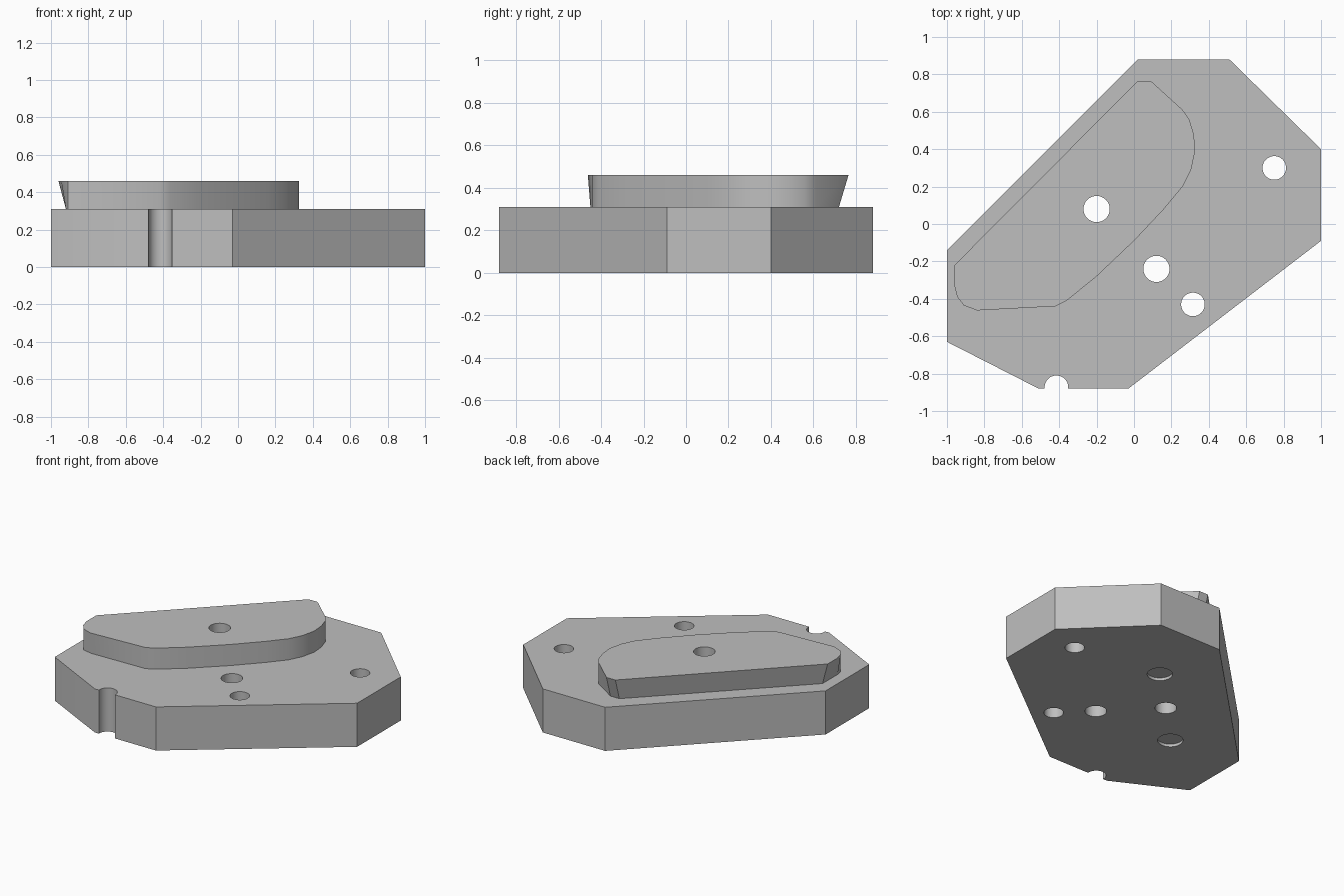
import bpy, bmesh

cube = bpy.data.objects.get("Cube")
if cube:
    bpy.data.objects.remove(cube, do_unlink=True)

PLATE_TOP, PAD_TOP = 0.31, 0.46

grey = bpy.data.materials.new("plain grey")
grey.use_nodes = True
grey.diffuse_color = (0.52, 0.52, 0.52, 1)
grey.node_tree.nodes["Principled BSDF"].inputs["Base Color"].default_value = (0.52, 0.52, 0.52, 1)


def loft(name, bottom, top, z0, z1):
    """Solid between two matching outlines."""
    bm = bmesh.new()
    low = [bm.verts.new((x, y, z0)) for x, y in bottom]
    high = [bm.verts.new((x, y, z1)) for x, y in top]
    bm.faces.new(low)
    bm.faces.new(high)
    for i in range(len(low)):
        j = (i + 1) % len(low)
        bm.faces.new((low[i], low[j], high[j], high[i]))
    bmesh.ops.recalc_face_normals(bm, faces=bm.faces)
    mesh = bpy.data.meshes.new(name)
    bm.to_mesh(mesh)
    bm.free()
    mesh.materials.append(grey)
    obj = bpy.data.objects.new(name, mesh)
    bpy.context.collection.objects.link(obj)
    return obj


def drill(parts, x, y, radius, z0, z1):
    """Cut a round hole through the given parts."""
    bpy.ops.mesh.primitive_cylinder_add(
        vertices=48, radius=radius, depth=z1 - z0, location=(x, y, (z0 + z1) / 2))
    cutter = bpy.context.object
    cutter.name = "hole_cutter"
    cutter.data.materials.append(grey)
    cutter.hide_render = True
    cutter.hide_set(True)
    for part in parts:
        mod = part.modifiers.new("hole", 'BOOLEAN')
        mod.operation = 'DIFFERENCE'
        mod.solver = 'EXACT'
        mod.object = cutter


# Eight-sided base plate
plate_outline = [(0.02, 0.88), (-1, -0.14), (-1, -0.63), (-0.51, -0.88),
                 (-0.03, -0.88), (1, -0.09), (1, 0.40), (0.51, 0.88)]
plate = loft("base_plate", plate_outline, plate_outline, 0, PLATE_TOP)

# Raised pad, drawn in slightly at its foot
pad_outline = [(0.02, 0.765), (-0.96, -0.22), (-0.96, -0.33), (-0.945, -0.39),
               (-0.91, -0.435), (-0.84, -0.462), (-0.42, -0.44), (-0.36, -0.41),
               (-0.2, -0.28), (0, -0.09), (0.16, 0.08), (0.26, 0.20),
               (0.305, 0.29), (0.327, 0.39), (0.32, 0.48), (0.295, 0.56),
               (0.26, 0.61), (0.09, 0.765)]
pad_foot = [(max(x, -0.92), min(max(y, -0.45), 0.72)) for x, y in pad_outline]
pad = loft("raised_pad", pad_foot, pad_outline, PLATE_TOP, PAD_TOP)

# Through holes, edge notch and the hole shared with the pad
for x, y, r in [(0.12, -0.24, 0.07), (0.315, -0.43, 0.063),
                (0.75, 0.30, 0.063), (-0.415, -0.873, 0.063)]:
    drill([plate], x, y, r, -0.1, 0.6)
drill([plate, pad], -0.2, 0.08, 0.07, -0.1, 0.6)

# Shallow round recesses underneath
for x, y in [(0.11, 0.39), (-0.49, -0.22)]:
    drill([plate], x, y, 0.082, -0.1, 0.02)

# Apply the cuts and smooth the rounded walls
for part in (plate, pad):
    bpy.ops.object.select_all(action='DESELECT')
    part.select_set(True)
    bpy.context.view_layer.objects.active = part
    for mod in list(part.modifiers):
        bpy.ops.object.modifier_apply(modifier=mod.name)
    bpy.ops.object.shade_smooth_by_angle(angle=0.5)
for obj in [o for o in bpy.data.objects if o.name.startswith("hole_cutter")]:
    bpy.data.objects.remove(obj, do_unlink=True)
